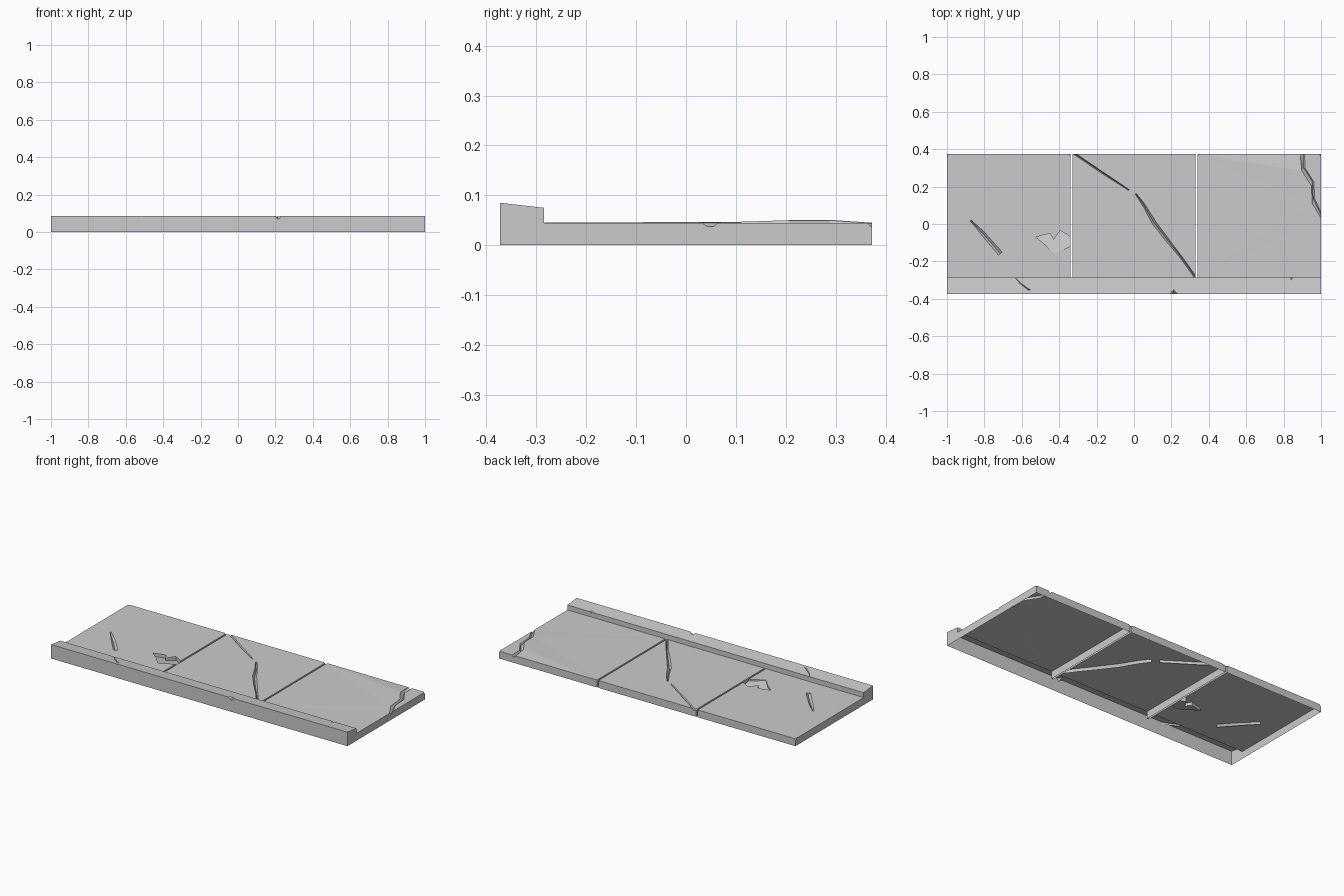
import bpy, bmesh, math
from mathutils import Vector

if "Cube" in bpy.data.objects:
    bpy.data.objects.remove(bpy.data.objects["Cube"])

concrete = bpy.data.materials.new("concrete_grey")
concrete.diffuse_color = (0.6, 0.6, 0.6, 1)
concrete.use_nodes = True
concrete.node_tree.nodes["Principled BSDF"].inputs["Base Color"].default_value = concrete.diffuse_color


def make_object(name, verts, faces):
    mesh = bpy.data.meshes.new(name)
    bm = bmesh.new()
    vs = [bm.verts.new(v) for v in verts]
    for f in faces:
        bm.faces.new([vs[i] for i in f])
    bmesh.ops.recalc_face_normals(bm, faces=bm.faces)
    bm.to_mesh(mesh)
    bm.free()
    ob = bpy.data.objects.new(name, mesh)
    bpy.context.collection.objects.link(ob)
    return ob


def loft(name, sections):
    """Closed solid through equal-sized rings of points."""
    n, m = len(sections[0]), len(sections)
    faces = [tuple(range(n)), tuple((m - 1) * n + i for i in range(n))]
    for s in range(m - 1):
        for i in range(n):
            j = (i + 1) % n
            faces.append((s * n + i, s * n + j, s * n + n + j, s * n + n + i))
    return make_object(name, [p for s in sections for p in s], faces)


def crack(name, path, top, depth):
    """V-section cutter along (x, y, width) points."""
    rings = []
    for i, (x, y, w) in enumerate(path):
        a, b = path[max(i - 1, 0)], path[min(i + 1, len(path) - 1)]
        d = Vector((b[0] - a[0], b[1] - a[1])).normalized()
        k = w * 0.5 * 1.2
        rings.append([(x - d.y * k, y + d.x * k, top + depth * 0.2),
                      (x + d.y * k, y - d.x * k, top + depth * 0.2),
                      (x, y, top - depth)])
    return loft(name, rings)


def block(name, outline, floor, top):
    """Prism cutter whose floor height is a function of x and y."""
    return loft(name, [[(x, y, floor(x, y)) for x, y in outline],
                       [(x, y, top) for x, y in outline]])


# Walkway and raised kerb, extruded along x
W, TOP, STEP = 0.373, 0.045, -0.285
profile = [(-W, 0), (-W, 0.085), (STEP, 0.075), (STEP, TOP), (W, TOP), (W, 0)]
pavement = loft("pavement", [[(x, y, z) for y, z in profile] for x in (-1, 1)])

cutters = []
# Open joints between the three slabs
for x in (-0.335, 0.335):
    cutters.append(block("joint_cutter", [(x - .005, STEP), (x + .005, STEP), (x + .005, .5), (x - .005, .5)],
                         lambda x, y: -0.1, 0.06))

# Chipped back corners of each slab
for edge, s in ((-1, 1), (-.34, -1), (-.33, 1), (.33, -1), (.34, 1), (1, -1)):
    o, c = 0.002, 0.014
    p = [(edge - s * o, W + o, TOP + o), (edge + s * c, W + o, TOP + o),
         (edge - s * o, W - c, TOP + o), (edge - s * o, W + o, TOP - c)]
    cutters.append(make_object("corner_cutter", p, [(0, 1, 2), (0, 1, 3), (0, 2, 3), (1, 2, 3)]))

# Long cracks in the middle slab and the left slab
cutters.append(crack("crack_cutter", [(-.325, .38, .010), (-.17, .275, .010), (-.028, .182, .006)], TOP, .014))
cutters.append(crack("crack_cutter", [(.01, .16, .008), (.05, .105, .014), (.105, .01, .022),
                                      (.17, -.075, .020), (.25, -.175, .012), (.325, -.28, .012)], TOP, .016))
cutters.append(crack("crack_cutter", [(-.873, .018, .008), (-.80, -.06, .022), (-.715, -.158, .026)], TOP, .012))

# Broken patch beside the left joint
patch = [(-.525, -.07), (-.45, -.05), (-.43, -.085), (-.395, -.035), (-.336, -.07), (-.336, -.115), (-.425, -.162), (-.475, -.11)]
cutters.append(block("patch_cutter", patch, lambda x, y: TOP - .003 - .16 * (y + .165), .07))

# Kerb crack and chips
cutters.append(crack("kerb_crack_cutter", [(-.64, -.28, .006), (-.61, -.315, .006), (-.565, -.35, .006), (-.50, -.38, .005)], .081, .008))
cutters.append(loft("kerb_chip_cutter", [[(.18, -.38, .09), (.205, -.38, .076), (.215, -.38, .062), (.245, -.38, .09)],
                                         [(.205, -.350, .09), (.207, -.350, .084), (.212, -.350, .083), (.218, -.350, .09)]]))
cutters.append(loft("kerb_chip_cutter", [[(.835, -.28, .08), (.84, -.28, .062), (.855, -.28, .08)],
                                         [(.837, -.30, .08), (.84, -.30, .075), (.845, -.30, .08)]]))

# Jagged break across the right back corner: outer lip, then inner toe
lip = [(.888, .38), (.897, .285), (.948, .205), (.953, .11), (1.004, .025)]
toe = [(.912, .38), (.914, .30), (.962, .225), (.966, .135), (1.004, .055)]
rings = []
for (ax, ay), (bx, by) in zip(lip, toe):
    rings.append([(ax, ay, TOP + .01), (ax, ay, TOP - .001), (bx - .007, by, TOP - .012),
                  (bx, by, TOP - .001), (bx, by, TOP + .01)])
cutters.append(loft("break_cutter", rings))

# Carve everything, then keep the result as a plain mesh
for c in cutters:
    c.hide_render = True
    mod = pavement.modifiers.new("cut", 'BOOLEAN')
    mod.operation, mod.solver, mod.object = 'DIFFERENCE', 'EXACT', c
bpy.context.view_layer.update()
result = bpy.data.meshes.new_from_object(pavement.evaluated_get(bpy.context.evaluated_depsgraph_get()))
pavement.modifiers.clear()
pavement.data = result
for c in cutters:
    bpy.data.objects.remove(c)

# Open the underside and lift the broken lip a little
bm = bmesh.new()
bm.from_mesh(result)
under = [f for f in bm.faces if all(abs(v.co.z) < 1e-4 for v in f.verts)]
bmesh.ops.delete(bm, geom=under, context='FACES')
bmesh.ops.triangulate(bm, faces=[f for f in bm.faces if len(f.verts) > 4])
for v in bm.verts:
    for (x, y), h in zip(lip[1:4], (.006, .005, .002)):
        if abs(v.co.x - x) < .004 and abs(v.co.y - y) < .004 and v.co.z > TOP - .0015:
            v.co.z += h
for f in bm.faces:
    f.material_index = 0
    f.smooth = False
bm.to_mesh(result)
bm.free()
result.materials.clear()
result.materials.append(concrete)
